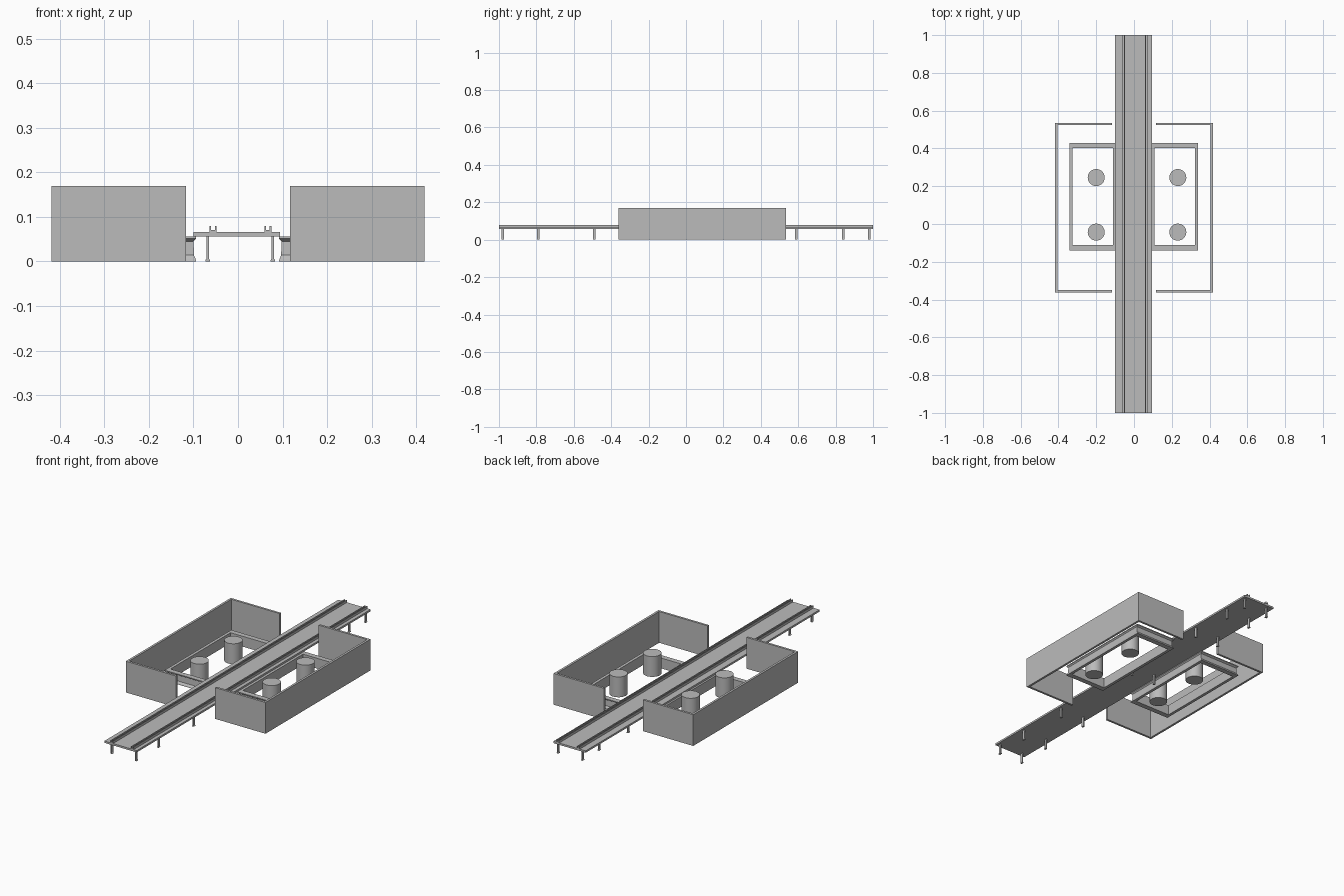
import bpy

cube = bpy.data.objects.get("Cube")
if cube:
    bpy.data.objects.remove(cube, do_unlink=True)

grey = bpy.data.materials.new("concrete grey")
grey.use_nodes = True
COLOUR = (0.5, 0.5, 0.5, 1)
grey.diffuse_color = COLOUR
grey.node_tree.nodes["Principled BSDF"].inputs["Base Color"].default_value = COLOUR


def make(name, verts, faces):
    mesh = bpy.data.meshes.new(name)
    mesh.from_pydata(verts, [], faces)
    mesh.materials.append(grey)
    obj = bpy.data.objects.new(name, mesh)
    bpy.context.collection.objects.link(obj)
    return obj


def extrude(name, outline, start, end, place):
    """Extrude a closed 2D outline; place maps (u, v, depth) to a point."""
    n = len(outline)
    verts = [place(u, v, d) for d in (start, end) for u, v in outline]
    faces = [(i, (i + 1) % n, n + (i + 1) % n, n + i) for i in range(n)]
    faces += [tuple(reversed(range(n))), tuple(range(n, 2 * n))]
    obj = make(name, verts, faces)
    fix_normals(obj)
    return obj


def fix_normals(obj):
    import bmesh
    bm = bmesh.new()
    bm.from_mesh(obj.data)
    bmesh.ops.recalc_face_normals(bm, faces=bm.faces)
    bm.to_mesh(obj.data)
    bm.free()


def along_y(u, v, d):
    return (u, d, v)


def along_z(u, v, d):
    return (u, v, d)


def rect(u0, v0, u1, v1):
    return [(u0, v0), (u1, v0), (u1, v1), (u0, v1)]


def pool_rim(name, x0, x1, y0, y1, width_x, width_y):
    """Sweep a moulded kerb section round a rectangle."""
    # (share of the width measured from the outside, height)
    section = [(0, 0), (0.05, 0.005), (0.3, 0.014), (0.35, 0.045),
               (0, 0.051), (0, 0.056), (1, 0.056), (1, 0)]
    n = len(section)
    verts = []
    for sx, sy in ((0, 0), (1, 0), (1, 1), (0, 1)):
        for t, z in section:
            x = x1 - t * width_x if sx else x0 + t * width_x
            y = y1 - t * width_y if sy else y0 + t * width_y
            verts.append((x, y, z))
    faces = []
    for c in range(4):
        d = (c + 1) % 4
        for i in range(n):
            j = (i + 1) % n
            faces.append((c * n + i, d * n + i, d * n + j, c * n + j))
    fix_normals(make(name, verts, faces))


# Long raised track
extrude("deck", rect(-0.1, 0.056, 0.094, 0.066), -1, 1, along_y)

# Channel rails on the deck
for side, cx in (("right", -0.056), ("left", 0.067)):
    channel = [(-0.008, 0.065), (0.008, 0.065), (0.008, 0.079), (0.004, 0.079),
               (0.004, 0.071), (-0.004, 0.071), (-0.004, 0.079), (-0.008, 0.079)]
    extrude(side + "_rail", [(cx + u, v) for u, v in channel], -1, 1, along_y)

# Paired legs with flared feet
leg = [(-0.005, 0), (0.005, 0), (0.005, 0.003), (0.003, 0.006),
       (0.003, 0.057), (-0.003, 0.057), (-0.003, 0.006), (-0.005, 0.003)]
for side, cx in (("right", -0.068), ("left", 0.078)):
    for i, y in enumerate((-0.98, -0.79, -0.49, 0.08, 0.59, 0.84, 0.98)):
        extrude(f"{side}_leg_{i + 1}", [(cx + u, v) for u, v in leg],
                y - 0.007, y + 0.007, along_y)

# Three-sided enclosure walls, mirrored about the track
T = 0.012
wall = [(0.117, -0.362), (0.418, -0.362), (0.418, 0.535), (0.117, 0.535),
        (0.117, 0.535 - T), (0.418 - T, 0.535 - T),
        (0.418 - T, -0.362 + T), (0.117, -0.362 + T)]
for side, s in (("right", -1), ("left", 1)):
    extrude(side + "_wall", [(s * x, y) for x, y in wall], 0, 0.169, along_z)

# Kerbed rims beside the track
pool_rim("right_rim", -0.342, -0.094, -0.14, 0.43, 0.016, 0.028)
pool_rim("left_rim", 0.092, 0.338, -0.14, 0.43, 0.016, 0.028)

# Round pillars inside the rims
for side, x in (("right", -0.2), ("left", 0.232)):
    for end, y in (("front", -0.043), ("back", 0.246)):
        bpy.ops.mesh.primitive_cylinder_add(vertices=32, radius=0.045, depth=0.11,
                                            location=(x, y, 0.055))
        pillar = bpy.context.object
        pillar.name = f"{side}_{end}_pillar"
        pillar.data.materials.append(grey)
        bpy.ops.object.shade_smooth_by_angle()
